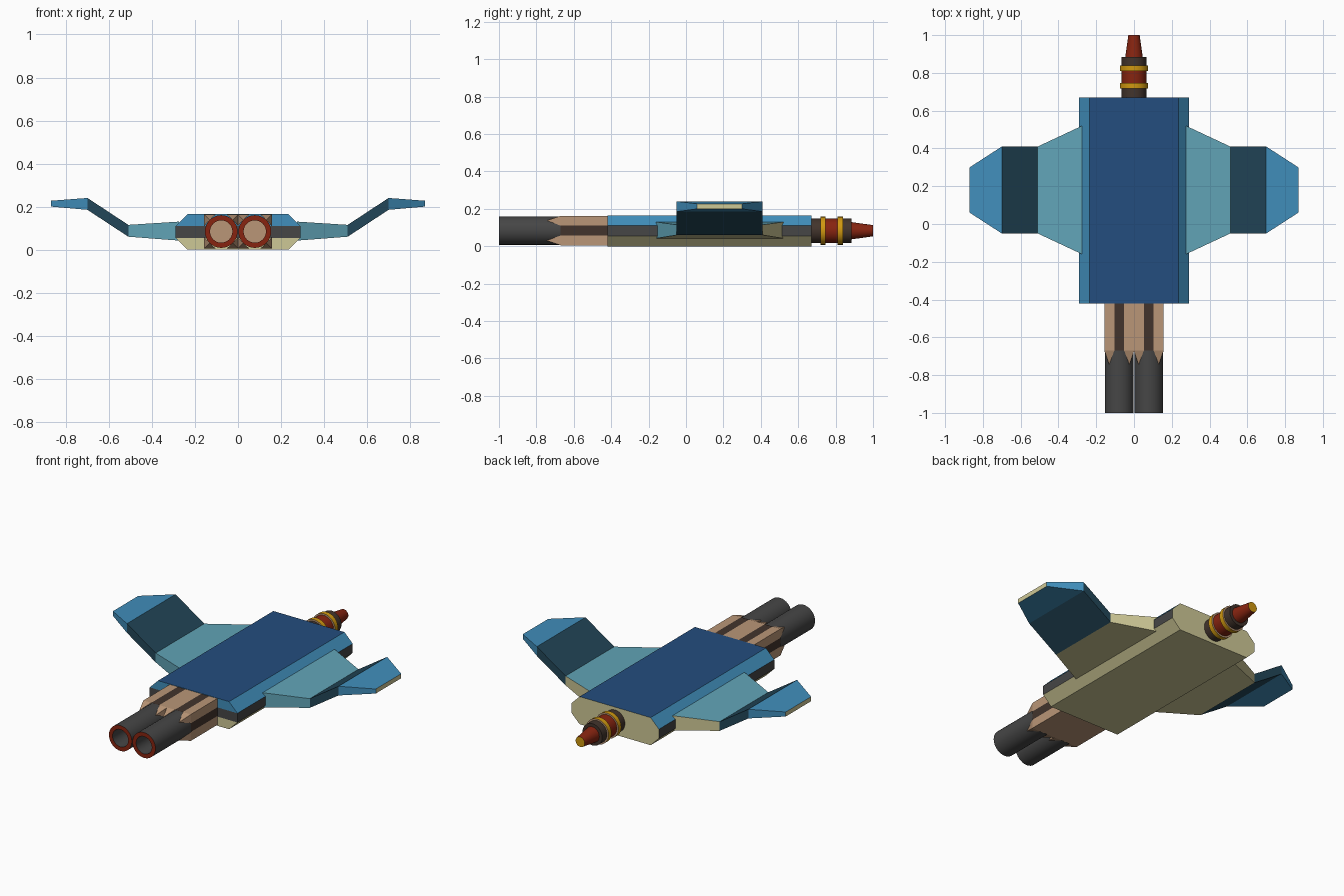
import bpy, bmesh, math

if "Cube" in bpy.data.objects:
    bpy.data.objects.remove(bpy.data.objects["Cube"])


def material(name, r, g, b):
    m = bpy.data.materials.new(name)
    m.diffuse_color = [((c / 255 + 0.055) / 1.055) ** 2.4 if c > 10 else c / 255 / 12.92
                       for c in (r, g, b)] + [1]
    m.use_nodes = True
    m.node_tree.nodes["Principled BSDF"].inputs["Base Color"].default_value = m.diffuse_color
    return m


NAVY = material("dark_blue", 35, 77, 126)
BLUE = material("mid_blue", 65, 143, 188)
TEAL = material("pale_teal", 98, 165, 184)
DEEP = material("deep_teal", 34, 70, 88)
GREY = material("dark_grey", 70, 70, 70)
SAND = material("khaki", 206, 200, 150)
TAN = material("tan", 186, 150, 119)
BROWN = material("dark_brown", 66, 52, 44)
RED = material("rust_red", 135, 36, 16)
GOLD = material("gold", 208, 152, 16)


def make(name, bm, mats, smooth=False):
    bmesh.ops.remove_doubles(bm, verts=bm.verts, dist=1e-5)
    bmesh.ops.recalc_face_normals(bm, faces=bm.faces)
    me = bpy.data.meshes.new(name)
    for f in bm.faces:
        f.smooth = smooth
    bm.to_mesh(me)
    bm.free()
    for m in mats:
        me.materials.append(m)
    if smooth:
        me.set_sharp_from_angle(angle=math.radians(35))
    ob = bpy.data.objects.new(name, me)
    bpy.context.scene.collection.objects.link(ob)
    return ob


def face(bm, pts, mat):
    f = bm.faces.new([bm.verts.new(p) for p in pts])
    f.material_index = mat


def lathe(name, x, z, profile, segs=32):
    """profile: (y, radius, material of the band leading to this point)"""
    mats = list(dict.fromkeys(p[2] for p in profile[1:]))
    bm = bmesh.new()
    for (y0, r0, _), (y1, r1, m) in zip(profile, profile[1:]):
        for i in range(segs):
            a, b = (2 * math.pi * k / segs for k in (i, i + 1))
            pts = [(x + r * math.cos(t), y, z + r * math.sin(t))
                   for y, r, t in ((y0, r0, a), (y0, r0, b), (y1, r1, b), (y1, r1, a))]
            if r0 == 0:
                pts.pop(1)
            elif r1 == 0:
                pts.pop(2)
            face(bm, pts, mats.index(m))
    return make(name, bm, mats, True)


# Hull: eight-sided section, front coloured in bands, back all khaki
F, B = -0.42, 0.67
LEVELS = [(0.235, 0.0), (0.29, 0.055), (0.29, 0.11), (0.235, 0.165)]
bm = bmesh.new()
for band, ((x0, z0), (x1, z1)) in enumerate(zip(LEVELS, LEVELS[1:])):
    for y, mat in ((F, band), (B, 0)):
        face(bm, [(-x0, y, z0), (x0, y, z0), (x1, y, z1), (-x1, y, z1)], mat)
    for s in (-1, 1):
        face(bm, [(s * x0, F, z0), (s * x0, B, z0), (s * x1, B, z1), (s * x1, F, z1)], band)
for (x, z), mat in ((LEVELS[0], 0), (LEVELS[-1], 3)):
    face(bm, [(-x, F, z), (x, F, z), (x, B, z), (-x, B, z)], mat)
make("hull", bm, [SAND, GREY, BLUE, NAVY])

# Wings: stations are x, front y, back y, bottom z, top z
STATIONS = [(0.275, -0.16, 0.52, 0.042, 0.13), (0.51, -0.05, 0.41, 0.06, 0.115),
            (0.70, -0.05, 0.41, 0.185, 0.24), (0.87, 0.06, 0.30, 0.20, 0.227)]
for side, s in (("left", -1), ("right", 1)):
    bm = bmesh.new()
    rings = [[(s * x, f, lo), (s * x, b, lo), (s * x, b, hi), (s * x, f, hi)]
             for x, f, b, lo, hi in STATIONS]
    for p, (r0, r1) in enumerate(zip(rings, rings[1:])):
        for k in range(4):
            j = (k + 1) % 4
            # inner panel is khaki underneath and behind
            face(bm, [r0[k], r0[j], r1[j], r1[k]], 3 if p == 0 and k < 2 else p)
    face(bm, rings[0], 0)
    face(bm, rings[-1], 3)
    make(side + "_wing", bm, [TEAL, DEEP, BLUE, SAND])

# Twin guns: striped square housings with corner spikes running onto round barrels
H, W, ZC = 0.079, 0.026, 0.084
Y0, Y1, YS = -0.67, -0.41, -0.745
D = 0.076 * math.sqrt(0.5)
for side, s in (("left", -1), ("right", 1)):
    cx = s * 0.078
    bm = bmesh.new()
    for q in range(4):
        c, n = round(math.cos(q * math.pi / 2)), round(math.sin(q * math.pi / 2))

        def P(u, v, y):
            return (cx + u * c - v * n, y, ZC + u * n + v * c)

        strips = (-H, -W, W, H)
        for i in range(3):
            a, b = strips[i:i + 2]
            mat = 1 if i == 1 and q != 2 else 0
            face(bm, [P(a, H, Y0), P(b, H, Y0), P(b, H, Y1), P(a, H, Y1)], mat)
        for u in (-1, 1):
            face(bm, [P(u * H, H, Y0), P(u * W, H, Y0), P(u * D, D, YS)], 0)
    make(side + "_gun_housing", bm, [TAN, BROWN])
    lathe(side + "_gun_barrel", cx, ZC,
          [(-0.6, 0.076, GREY), (-1.0, 0.076, GREY), (-1.0, 0.052, RED),
           (-0.72, 0.052, GREY), (-0.72, 0, TAN)])

# Rear thruster with two gold bands and a tapered nozzle
lathe("thruster", 0, 0.083,
      [(0.66, 0.065, BROWN), (0.735, 0.065, BROWN), (0.735, 0.065, RED),
       (0.825, 0.065, RED), (0.885, 0.065, BROWN), (0.885, 0.046, BROWN),
       (1.0, 0.03, RED), (1.0, 0, GOLD)])
for name, y in (("front_thruster_band", 0.732), ("rear_thruster_band", 0.825)):
    lathe(name, 0, 0.083,
          [(y - 0.014, 0.06, TAN), (y - 0.014, 0.075, TAN),
           (y + 0.014, 0.075, GOLD), (y + 0.014, 0.06, TAN)])
